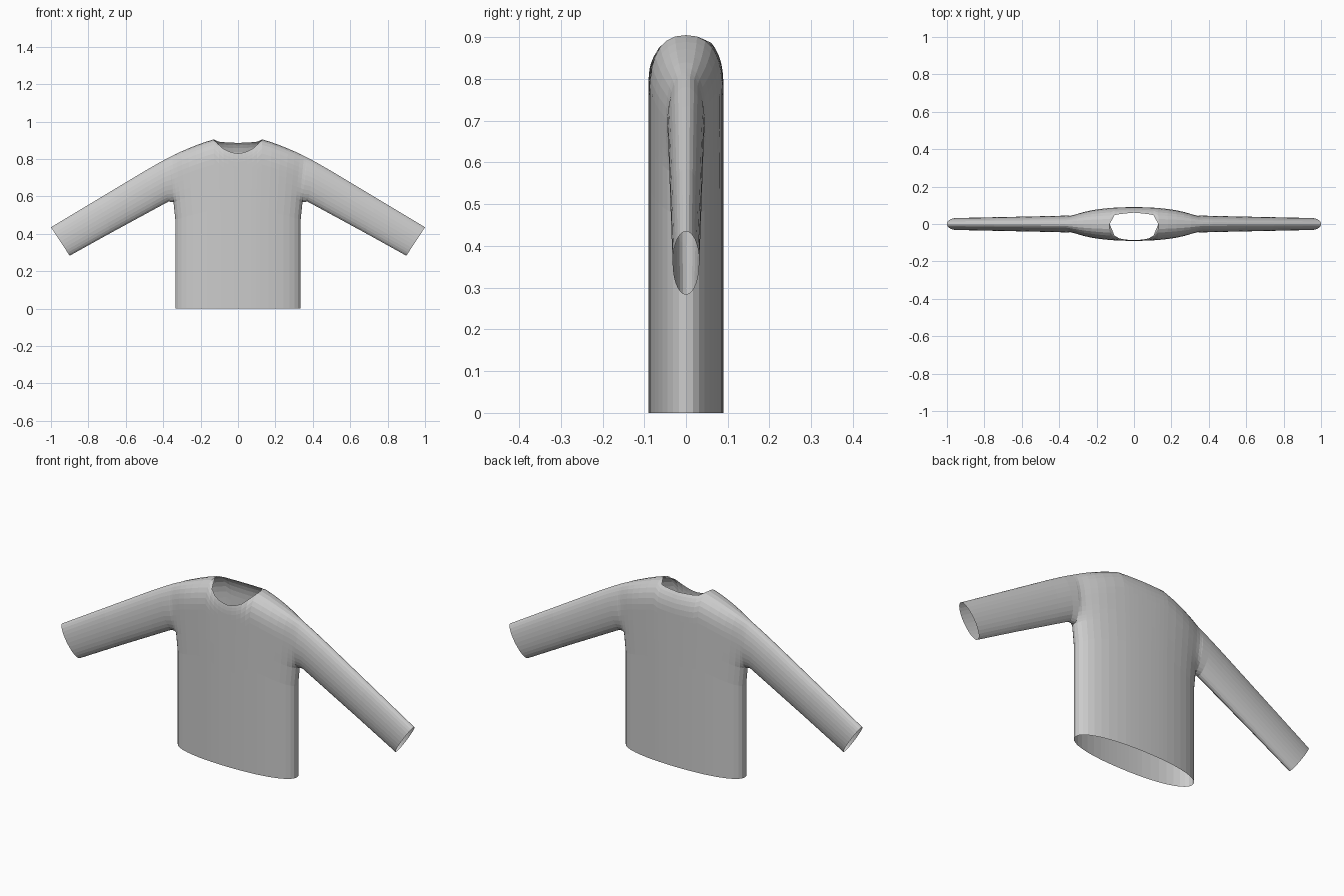
import bpy, bmesh
from math import sin, cos, pi, asin

if "Cube" in bpy.data.objects:
    bpy.data.objects.remove(bpy.data.objects["Cube"], do_unlink=True)


def material(name, rgb):
    m = bpy.data.materials.new(name)
    m.use_nodes = True
    m.diffuse_color = (*rgb, 1)
    m.node_tree.nodes["Principled BSDF"].inputs["Base Color"].default_value = (*rgb, 1)
    return m


def curve(points, t):
    """Piecewise linear value along (t, value) points."""
    for (a, va), (b, vb) in zip(points, points[1:]):
        if t <= b:
            return va + (vb - va) * max(0, t - a) / (b - a)
    return points[-1][1]


def mix(a, b, t):
    return a + (b - a) * t


# Outline curves of the garment
SHOULDER = [(0, .91), (.13, .905), (.2, .883), (.3, .842), (.37, .808)]
NECK_FRONT = [(0, .83), (.04, .836), (.075, .852), (.1, .873), (.13, .905)]
NECK_BACK = [(0, .886), (.1, .891), (.13, .905)]
ARMPIT = .705                       # armpit as a fraction of the side height
WIDTH = [(0, .335), (.62, .335), (ARMPIT, .345), (1, .37)]
DEPTH, ARM_DEPTH = .09, .045

# Columns from the centre to the side, and rows from hem to shoulder
neck_edge = .13 / .37
columns = [neck_edge * i / 5 for i in range(5)]
start = asin(neck_edge)
columns += [sin(mix(start, pi / 2, i / 8)) for i in range(9)]
ring = [pi * i / 14 for i in range(15)]
rows = [(ARMPIT * i / 6, 0) for i in range(6)]
rows += [(mix(ARMPIT, 1, (1 - cos(a)) / 2), sin(a)) for a in ring]


def body_point(c, row, side):
    r, arm = row
    x_top = c * .37
    neck = NECK_FRONT if side < 0 else NECK_BACK
    top = curve(SHOULDER, x_top)
    edge = curve(neck, x_top) if c < neck_edge - 1e-6 else top
    z = edge * r
    s = min(1, max(0, top - z) / .13)
    rounding = max(0, 1 - (1 - s) ** 2.4) ** (1 / 2.4)
    body = DEPTH * max(0, 1 - c ** 2.2) ** (1 / 2.2) * rounding
    armhole = ARM_DEPTH * arm * c ** 8
    return (c * curve(WIDTH, r), side * (body ** 2 + armhole ** 2) ** .5, z)


# Sleeve stations: top x, top z, bottom x, bottom z, half depth
SLEEVE = [(.37, .808, .345, .57, .045), (.42, .781, .372, .572, .044),
          (.5, .735, .45, .53, .042), (.75, .585, .68, .405, .037),
          (1, .435, .9, .283, .032)]


def sleeve_point(station, angle, side):
    tx, tz, bx, bz, depth = station
    v = (1 - cos(angle)) / 2
    return (mix(bx, tx, v), side * depth * sin(angle), mix(bz, tz, v))


def add_sheet(bm, us, vs, point):
    """Front and back grids of quads."""
    for side in (-1, 1):
        grid = [[bm.verts.new(point(u, v, side)) for v in vs] for u in us]
        for a, b in zip(grid, grid[1:]):
            for j in range(len(vs) - 1):
                quad = (a[j], b[j], b[j + 1], a[j + 1])
                bm.faces.new(quad if side < 0 else quad[::-1])


# Torso and sleeve as one open shell, mirrored across the centre
bm = bmesh.new()
add_sheet(bm, columns, rows, body_point)
add_sheet(bm, SLEEVE, ring, sleeve_point)
bmesh.ops.remove_doubles(bm, verts=bm.verts, dist=.0015)
mesh = bpy.data.meshes.new("sweater")
bm.to_mesh(mesh)
bm.free()
sweater = bpy.data.objects.new("sweater", mesh)
bpy.context.collection.objects.link(sweater)
mesh.materials.append(material("light grey cloth", (.6, .6, .6)))
mirror = sweater.modifiers.new("mirror", "MIRROR")
mirror.use_clip = True
mirror.merge_threshold = .001
